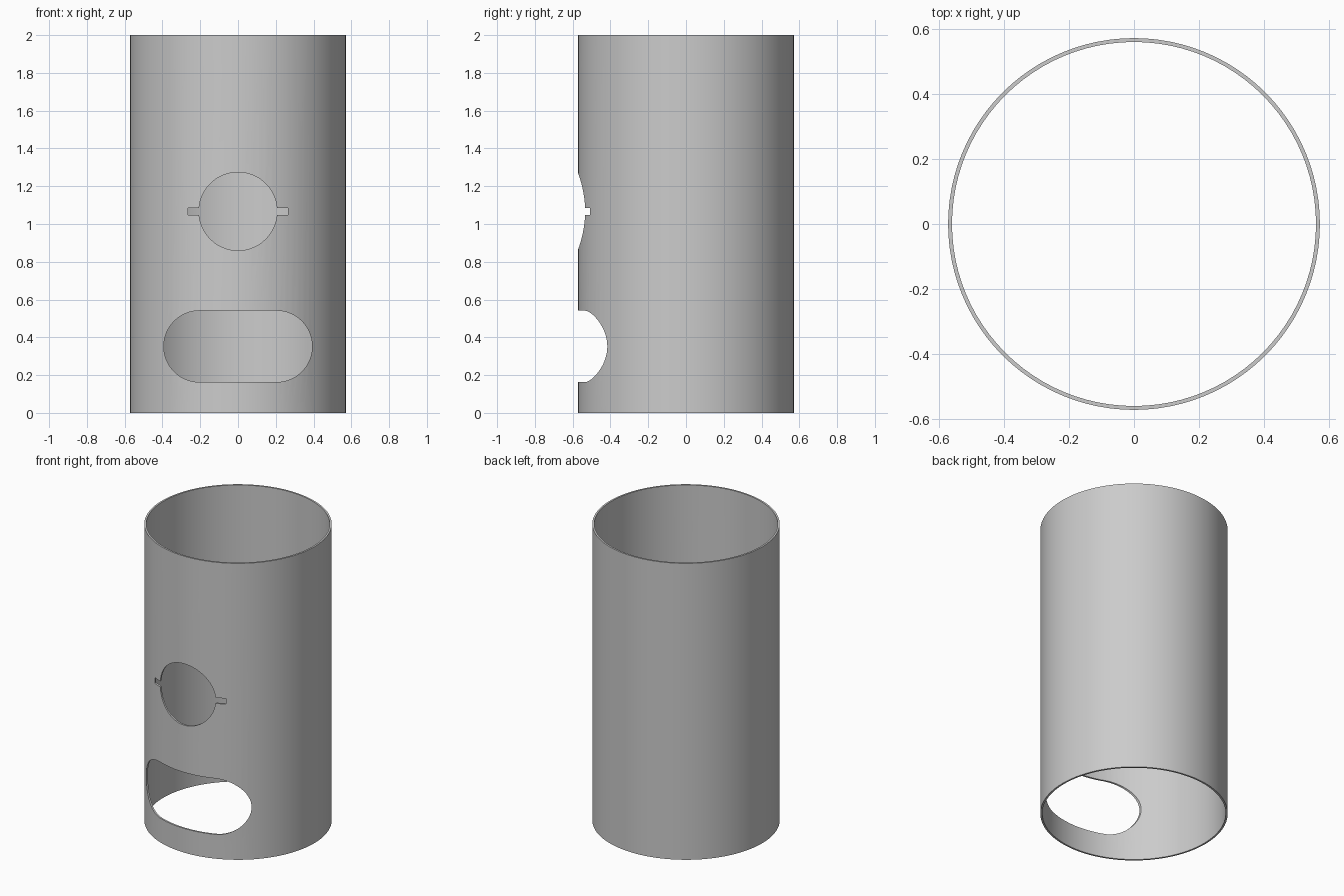
import bpy, bmesh
from math import sin, cos, pi, asin

if "Cube" in bpy.data.objects:
    bpy.data.objects.remove(bpy.data.objects["Cube"])

OUTER, INNER, HEIGHT, SIDES = 0.573, 0.561, 2.0, 96

grey = bpy.data.materials.new("plain grey")
grey.use_nodes = True
grey.diffuse_color = (0.6, 0.6, 0.6, 1)
grey.node_tree.nodes["Principled BSDF"].inputs["Base Color"].default_value = (0.6, 0.6, 0.6, 1)


def add_object(name, bm):
    bmesh.ops.recalc_face_normals(bm, faces=bm.faces)
    mesh = bpy.data.meshes.new(name)
    bm.to_mesh(mesh)
    bm.free()
    mesh.materials.append(grey)
    obj = bpy.data.objects.new(name, mesh)
    bpy.context.collection.objects.link(obj)
    return obj


def arc(cx, cz, r, start, end, steps=32):
    angles = [start + (end - start) * i / steps for i in range(steps + 1)]
    return [(cx + r * cos(a), cz + r * sin(a)) for a in angles]


def front_cutter(name, outline):
    # Prism through the front wall only
    bm = bmesh.new()
    face = bm.faces.new([bm.verts.new((x, -0.8, z)) for x, z in outline])
    ext = bmesh.ops.extrude_face_region(bm, geom=[face])
    moved = [v for v in ext["geom"] if isinstance(v, bmesh.types.BMVert)]
    bmesh.ops.translate(bm, verts=moved, vec=(0, 0.7, 0))
    obj = add_object(name, bm)
    obj.hide_render = True
    return obj


# Thin open tube
bm = bmesh.new()
rings = []
for r, z in [(OUTER, 0), (OUTER, HEIGHT), (INNER, HEIGHT), (INNER, 0)]:
    rings.append([bm.verts.new((r * cos(2 * pi * i / SIDES), r * sin(2 * pi * i / SIDES), z))
                  for i in range(SIDES)])
for k in range(4):
    a, b = rings[k], rings[(k + 1) % 4]
    for i in range(SIDES):
        j = (i + 1) % SIDES
        bm.faces.new((a[i], a[j], b[j], b[i]))
tube = add_object("tube_wall", bm)

# Round opening with a small notch on each side
cz, r, notch_x, notch_h = 1.067, 0.207, 0.266, 0.019
t = asin(notch_h / r)
round_outline = (arc(0, cz, r, t, pi - t) + [(-notch_x, cz + notch_h), (-notch_x, cz - notch_h)]
                 + arc(0, cz, r, pi + t, 2 * pi - t) + [(notch_x, cz - notch_h), (notch_x, cz + notch_h)])

# Rounded slot near the base
slot_outline = (arc(0.204, 0.352, 0.189, -pi / 2, pi / 2)
                + arc(-0.204, 0.352, 0.189, pi / 2, 3 * pi / 2))

cutters = [front_cutter("notched_hole_cutter", round_outline),
           front_cutter("slot_cutter", slot_outline)]
bpy.context.view_layer.objects.active = tube
for cutter in cutters:
    mod = tube.modifiers.new(cutter.name, "BOOLEAN")
    mod.operation = "DIFFERENCE"
    mod.solver = "EXACT"
    mod.object = cutter
    bpy.ops.object.modifier_apply(modifier=mod.name)
for cutter in cutters:
    bpy.data.objects.remove(cutter)

# Smooth walls, sharp rims
bpy.ops.object.select_all(action="DESELECT")
tube.select_set(True)
bpy.ops.object.shade_smooth_by_angle(angle=pi / 6)
